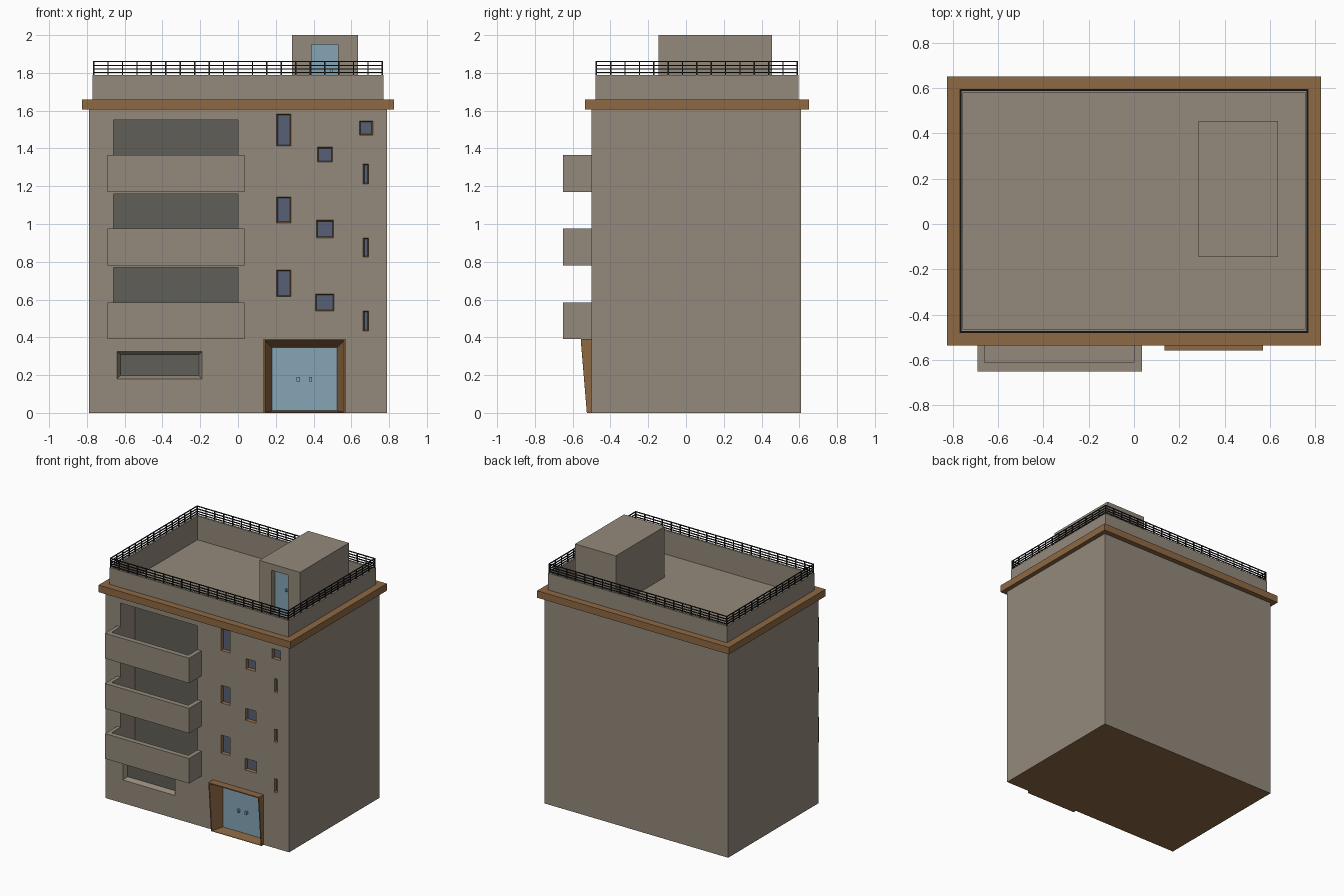
import bpy, bmesh

if "Cube" in bpy.data.objects:
    bpy.data.objects.remove(bpy.data.objects["Cube"])


def material(name, rgb):
    m = bpy.data.materials.new(name)
    m.diffuse_color = (*rgb, 1)
    m.use_nodes = True
    m.node_tree.nodes["Principled BSDF"].inputs["Base Color"].default_value = m.diffuse_color
    return m


WALL = material("wall_stone", (0.295, 0.252, 0.198))
BROWN = material("brown_trim", (0.27, 0.14, 0.057))
BLUE = material("door_blue", (0.235, 0.375, 0.47))
GLASS = material("window_glass", (0.095, 0.118, 0.18))
DARK = material("dark_panel", (0.12, 0.114, 0.095))
BLACK = material("railing_black", (0.015, 0.015, 0.015))


def finish(name, bm, mats):
    bmesh.ops.recalc_face_normals(bm, faces=bm.faces[:])
    me = bpy.data.meshes.new(name)
    bm.to_mesh(me)
    bm.free()
    for m in mats:
        me.materials.append(m)
    ob = bpy.data.objects.new(name, me)
    bpy.context.collection.objects.link(ob)
    return ob


def rect_z(x0, x1, y0, y1, z):
    return [(x0, y0, z), (x1, y0, z), (x1, y1, z), (x0, y1, z)]


def rect_y(x0, x1, z0, z1, y_bottom, y_top=None):
    t = y_bottom if y_top is None else y_top
    return [(x0, y_bottom, z0), (x1, y_bottom, z0), (x1, t, z1), (x0, t, z1)]


def add_loops(bm, loops, closed=False, caps=True):
    """Skin a row of four-point loops; returns side faces and cap faces."""
    rows = [[bm.verts.new(p) for p in lp] for lp in loops]
    pairs = list(zip(rows, rows[1:]))
    if closed:
        pairs.append((rows[-1], rows[0]))
    sides = [bm.faces.new((a[i], a[(i + 1) % 4], b[(i + 1) % 4], b[i]))
             for a, b in pairs for i in range(4)]
    ends = []
    if caps and not closed:
        ends = [bm.faces.new(rows[0]), bm.faces.new(rows[-1])]
    return sides, ends


def boxes(name, specs, mats):
    bm = bmesh.new()
    for x0, x1, y0, y1, z0, z1 in specs:
        add_loops(bm, [rect_z(x0, x1, y0, y1, z0), rect_z(x0, x1, y0, y1, z1)])
    return finish(name, bm, mats)


def ring(name, outer, inner, z0, z1, mat):
    bm = bmesh.new()
    add_loops(bm, [rect_z(*outer, z0), rect_z(*outer, z1),
                   rect_z(*inner, z1), rect_z(*inner, z0)], closed=True)
    return finish(name, bm, [mat])


def carve(target, wall_y, recesses):
    """Cut tapered recesses (x0, x1, z0, z1, depth, taper, side, back) into the front."""
    mats = [WALL, BROWN, BLUE, GLASS, DARK]
    bm = bmesh.new()
    for x0, x1, z0, z1, d, t, side, back in recesses:
        f, e = rect_y(x0, x1, z0, z1, wall_y - 0.02), rect_y(x0, x1, z0, z1, wall_y)
        b = rect_y(x0 + t, x1 - t, z0 + t, z1 - t, wall_y + d)
        sides, ends = add_loops(bm, [f, e, b])
        for face in sides:
            face.material_index = mats.index(side)
        ends[1].material_index = mats.index(back)
    cutter = finish("recess_cutter", bm, mats)
    cutter.hide_render = True
    mod = target.modifiers.new("recesses", 'BOOLEAN')
    mod.operation, mod.solver, mod.object = 'DIFFERENCE', 'EXACT', cutter
    mod.material_mode = 'TRANSFER'
    bpy.context.view_layer.objects.active = target
    bpy.ops.object.modifier_apply(modifier=mod.name)
    bpy.data.objects.remove(cutter)


# Main block with brown underside
ROOF = 1.605
body = boxes("building_body", [(-0.79, 0.79, -0.50, 0.61, 0, ROOF)], [WALL, BROWN])
for p in body.data.polygons:
    p.material_index = int(p.center.z < 0.001)

# Front openings: balcony recesses, ground window, entrance, small windows
floors = [0.39, 0.78, 1.17]
recesses = [(-0.66, 0.0, z + 0.02, z + 0.38, 0.18, 0, WALL, DARK) for z in floors]
recesses.append((-0.64, -0.19, 0.18, 0.325, 0.035, 0.017, WALL, DARK))
recesses.append((0.142, 0.563, 0.003, 0.383, 0.06, 0, BROWN, BLUE))
windows = [(0.205, 0.28, 1.413, 1.582), (0.205, 0.28, 1.006, 1.143), (0.205, 0.28, 0.615, 0.756),
           (0.42, 0.50, 1.328, 1.407), (0.415, 0.505, 0.927, 1.02), (0.41, 0.508, 0.54, 0.63),
           (0.643, 0.714, 1.47, 1.545), (0.663, 0.692, 1.212, 1.318),
           (0.663, 0.692, 0.825, 0.926), (0.663, 0.692, 0.434, 0.54)]
recesses += [(*w, 0.02, 0.006, BROWN, GLASS) for w in windows]
carve(body, -0.50, recesses)

# Balconies
for i, z in enumerate(floors):
    boxes(f"balcony_{i + 1}", [
        (-0.69, 0.035, -0.65, -0.50, z, z + 0.02),
        (-0.69, 0.035, -0.65, -0.61, z + 0.02, z + 0.195),
        (-0.69, -0.66, -0.61, -0.50, z + 0.02, z + 0.195),
        (0.0, 0.035, -0.61, -0.50, z + 0.02, z + 0.195)], [WALL])

# Entrance surround: leaning front lip, funnel in to the door
bm = bmesh.new()
add_loops(bm, [rect_y(0.135, 0.57, 0, 0.39, -0.50),
               rect_y(0.135, 0.57, 0, 0.39, -0.525, -0.557),
               rect_y(0.143, 0.562, 0.004, 0.382, -0.525, -0.557),
               rect_y(0.18, 0.525, 0.012, 0.345, -0.441)], caps=False)
finish("entrance_surround", bm, [BROWN])
boxes("entrance_handles", [(x - 0.008, x + 0.008, -0.458, -0.44, 0.167, 0.19)
                           for x in (0.319, 0.384)], [BLUE])

# Cornice and parapet
ring("cornice", (-0.825, 0.825, -0.535, 0.65), (-0.765, 0.765, -0.475, 0.59), ROOF, 1.66, BROWN)
ring("parapet", (-0.77, 0.77, -0.48, 0.595), (-0.755, 0.755, -0.465, 0.58), ROOF, 1.79, WALL)

# Roof railing: four rails and regular posts on all sides
X, Y0, Y1, T = 0.768, -0.478, 0.593, 0.007
rails = []
for z in (1.80, 1.818, 1.837, 1.858):
    rails += [(-X, X, y, y + T, z, z + 0.006) for y in (Y0, Y1 - T)]
    rails += [(x, x + T, Y0, Y1, z, z + 0.006) for x in (-X, X - T)]
NX, NY = 20, 14
for i in range(NX + 1):
    x = -X + (2 * X - T) * i / NX
    rails += [(x, x + T, y, y + T, 1.785, 1.864) for y in (Y0, Y1 - T)]
for i in range(1, NY):
    y = Y0 + (Y1 - Y0 - T) * i / NY
    rails += [(x, x + T, y, y + T, 1.785, 1.864) for x in (-X, X - T)]
boxes("roof_railing", rails, [BLACK])

# Roof access hut with recessed door
hut = boxes("roof_hut", [(0.285, 0.635, -0.145, 0.455, ROOF - 0.005, 2.0)], [WALL])
carve(hut, -0.145, [(0.39, 0.53, 1.612, 1.95, 0.04, 0, WALL, BLUE)])
boxes("roof_door_handle", [(0.488, 0.502, -0.12, -0.105, 1.80, 1.82)], [BLUE])
